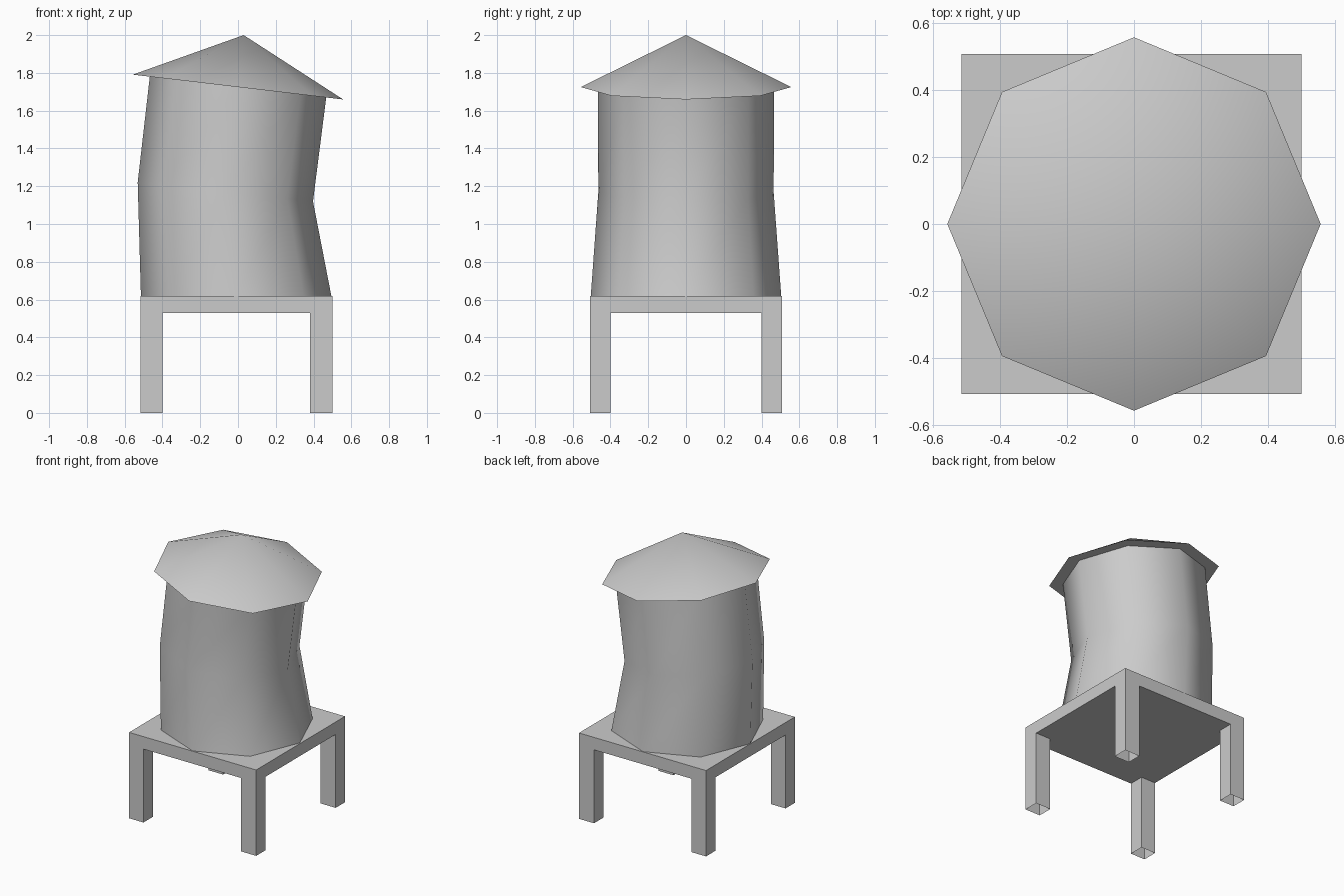
import bpy, bmesh, math
from mathutils import Vector

cube = bpy.data.objects.get("Cube")
if cube:
    bpy.data.objects.remove(cube, do_unlink=True)

grey = bpy.data.materials.new("plain grey")
grey.use_nodes = True
colour = (0.6, 0.6, 0.6, 1)
grey.diffuse_color = colour
grey.node_tree.nodes["Principled BSDF"].inputs["Base Color"].default_value = colour

SIDES = 8


def finish(name, bm, smooth=False):
    bmesh.ops.recalc_face_normals(bm, faces=bm.faces[:])
    mesh = bpy.data.meshes.new(name)
    bm.to_mesh(mesh)
    bm.free()
    mesh.materials.append(grey)
    obj = bpy.data.objects.new(name, mesh)
    bpy.context.collection.objects.link(obj)
    if smooth:
        bpy.ops.object.select_all(action='DESELECT')
        obj.select_set(True)
        bpy.context.view_layer.objects.active = obj
        bpy.ops.object.shade_smooth_by_angle(angle=math.radians(60))
    return obj


def ring(bm, cx, z, radius, slope):
    """Eight-sided ring leaning along x."""
    verts = []
    for i in range(SIDES):
        a = math.tau * i / SIDES
        x = radius * math.cos(a)
        verts.append(bm.verts.new((cx + x, radius * math.sin(a), z + slope * x)))
    return verts


# Stand: slab with four hollow legs pulled down from its corners
LEFT, RIGHT, DEPTH = -0.515, 0.5, 0.507
SLAB_LOW, SLAB_TOP = 0.53, 0.62
bm = bmesh.new()
bmesh.ops.create_cube(bm, size=1)
for v in bm.verts:
    v.co = (RIGHT if v.co.x > 0 else LEFT,
            DEPTH if v.co.y > 0 else -DEPTH,
            SLAB_TOP if v.co.z > 0 else SLAB_LOW)
for axis, offsets in ((0, (-0.4, 0.38)), (1, (-0.4, 0.4))):
    for offset in offsets:
        point, normal = Vector(), Vector()
        point[axis], normal[axis] = offset, 1
        bmesh.ops.bisect_plane(bm, geom=bm.verts[:] + bm.edges[:] + bm.faces[:],
                               plane_co=point, plane_no=normal)
bm.normal_update()
corners = []
for f in bm.faces:
    c = f.calc_center_median()
    if f.normal.z < -0.9 and abs(c.x) > 0.4 and abs(c.y) > 0.4:
        corners.append(f)
feet = bmesh.ops.extrude_discrete_faces(bm, faces=corners)["faces"]
for f in feet:
    for v in f.verts:
        v.co.z = 0
bmesh.ops.delete(bm, geom=feet, context='FACES_ONLY')
finish("stand", bm)

# Tank: bent eight-sided barrel
bm = bmesh.new()
rings = [ring(bm, -0.01, SLAB_TOP, 0.504, 0),
         ring(bm, -0.067, 1.17, 0.464, -0.108),
         ring(bm, 0, 1.725, 0.467, -0.118)]
for low, high in zip(rings, rings[1:]):
    for i in range(SIDES):
        j = (i + 1) % SIDES
        bm.faces.new((low[i], low[j], high[j], high[i]))
finish("tank", bm, smooth=True)

# Roof: tilted cone with a flat underside
bm = bmesh.new()
rim = ring(bm, 0, 1.725, 0.557, -0.118)
apex = bm.verts.new((0.03, 0, 2))
for i in range(SIDES):
    bm.faces.new((rim[i], rim[(i + 1) % SIDES], apex))
bm.faces.new(rim[::-1])
finish("roof", bm, smooth=True)
